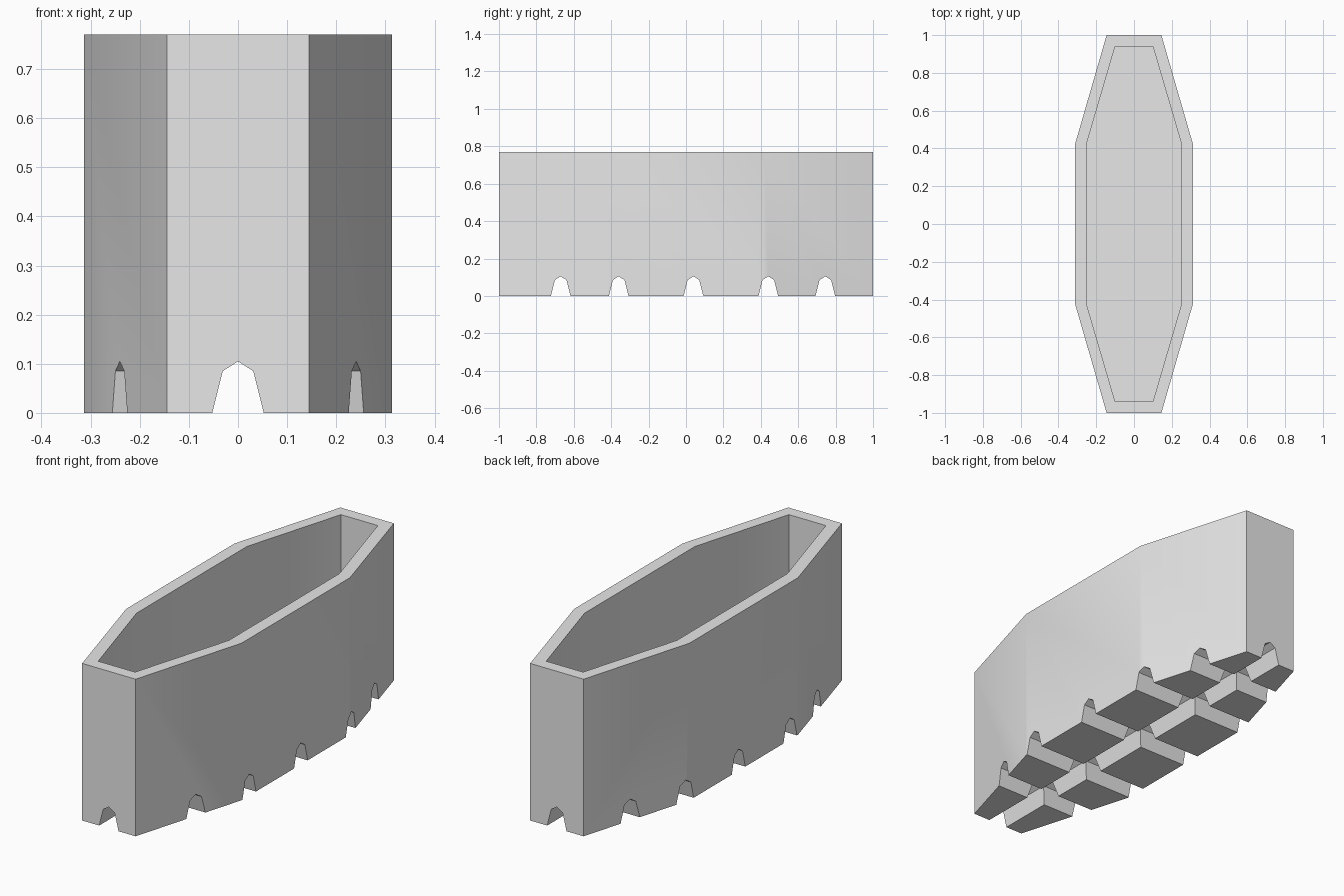
import bpy
import bmesh
import math
from mathutils import Matrix, Vector

if "Cube" in bpy.data.objects:
    bpy.data.objects.remove(bpy.data.objects["Cube"])

HEIGHT, FLOOR = 0.77, 0.16


def prism(name, points, direction):
    """Extrude a closed outline of 3D points along a direction."""
    bm = bmesh.new()
    face = bm.faces.new([bm.verts.new(p) for p in points])
    top = bmesh.ops.extrude_face_region(bm, geom=[face])["geom"]
    moved = [v for v in top if isinstance(v, bmesh.types.BMVert)]
    bmesh.ops.translate(bm, verts=moved, vec=Vector(direction))
    bmesh.ops.recalc_face_normals(bm, faces=bm.faces)
    mesh = bpy.data.meshes.new(name)
    bm.to_mesh(mesh)
    bm.free()
    obj = bpy.data.objects.new(name, mesh)
    bpy.context.collection.objects.link(obj)
    return obj


def octagon(end_x, side_x, end_y, side_y, z):
    quarter = [(side_x, side_y), (end_x, end_y)]
    right = [(x, -y) for x, y in reversed(quarter)] + quarter
    return [(x, y, z) for x, y in right + [(-x, -y) for x, y in right]]


# Outer body of the trough
trough = prism("planter_trough", octagon(0.145, 0.313, 1.0, 0.42, 0), (0, 0, HEIGHT))

# Open cavity with a solid floor
cutters = [prism("cavity_cutter", octagon(0.1, 0.25, 0.94, 0.428, FLOOR), (0, 0, 1))]

# Arched drainage channels: one lengthwise, five crosswise
arch = [(-0.055, -0.01), (0.055, -0.01), (0.031, 0.085), (0, 0.105), (-0.031, 0.085)]
cutters.append(prism("long_channel_cutter", [(u, -1.2, z) for u, z in arch], (0, 2.4, 0)))
for y in (-0.67, -0.36, 0.04, 0.44, 0.745):
    cutters.append(prism("cross_channel_cutter", [(-0.5, y + u, z) for u, z in arch], (1, 0, 0)))

bpy.context.view_layer.objects.active = trough
trough.select_set(True)
for cutter in cutters:
    mod = trough.modifiers.new("cut", "BOOLEAN")
    mod.operation = "DIFFERENCE"
    mod.solver = "EXACT"
    mod.object = cutter
    bpy.ops.object.modifier_apply(modifier=mod.name)
    bpy.data.objects.remove(cutter)

# Plain grey finish, soft across the shallow side bends
grey = bpy.data.materials.new("light_grey")
grey.diffuse_color = (0.8, 0.8, 0.8, 1)
grey.use_nodes = True
grey.node_tree.nodes["Principled BSDF"].inputs["Base Color"].default_value = grey.diffuse_color
trough.data.materials.clear()
trough.data.materials.append(grey)
bpy.ops.object.shade_smooth_by_angle(angle=math.radians(30))
